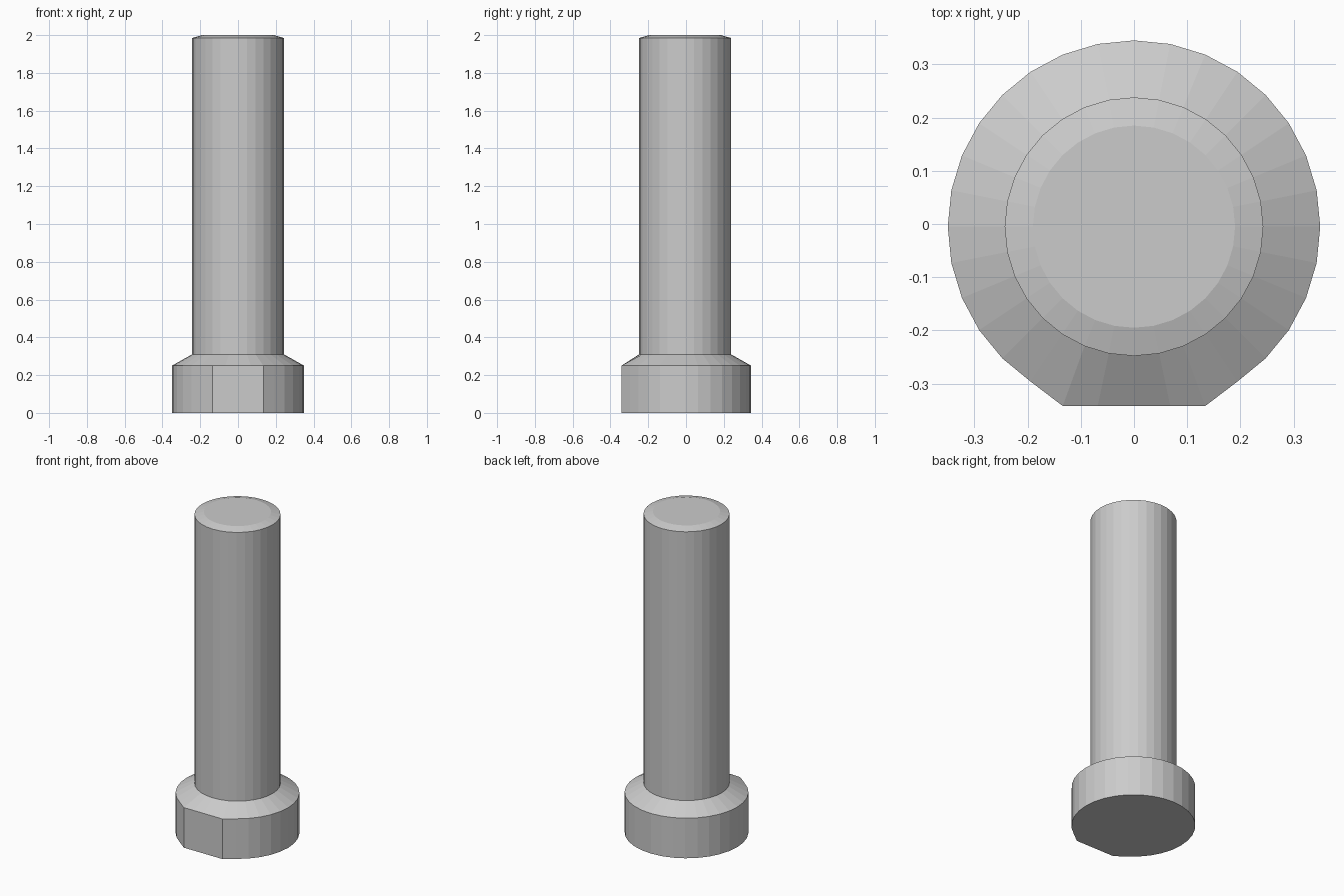
import bpy, bmesh
from math import sin, cos, pi

if "Cube" in bpy.data.objects:
    bpy.data.objects.remove(bpy.data.objects["Cube"])

SIDES = 32
CENTRE_Y = -0.005   # the flat pulls the bounding box off the circle centre
FLAT_Y = -0.342

# (radius, height) from the base of the head to the chamfered tip
PROFILE = [(0.35, 0.0), (0.35, 0.25), (0.243, 0.31), (0.243, 1.985), (0.19, 2.0)]


def ring(bm, radius, z, keyed):
    verts = []
    for i in range(SIDES):
        a = 2 * pi * i / SIDES
        x, y = radius * cos(a), radius * sin(a) + CENTRE_Y
        # anti-rotation flat: the five front vertices lie in one plane
        if keyed and abs(i - SIDES * 3 // 4) <= 2:
            y = FLAT_Y
        verts.append(bm.verts.new((x, y, z)))
    return verts


bm = bmesh.new()
rings = [ring(bm, r, z, r > 0.3) for r, z in PROFILE]

# Side walls
for low, high in zip(rings, rings[1:]):
    for i in range(SIDES):
        j = (i + 1) % SIDES
        bm.faces.new((low[i], low[j], high[j], high[i]))

# End caps
bm.faces.new(rings[0][::-1])
bm.faces.new(rings[-1])
bm.normal_update()

mesh = bpy.data.meshes.new("headed_pin")
bm.to_mesh(mesh)
bm.free()
pin = bpy.data.objects.new("headed_pin", mesh)
bpy.context.collection.objects.link(pin)
